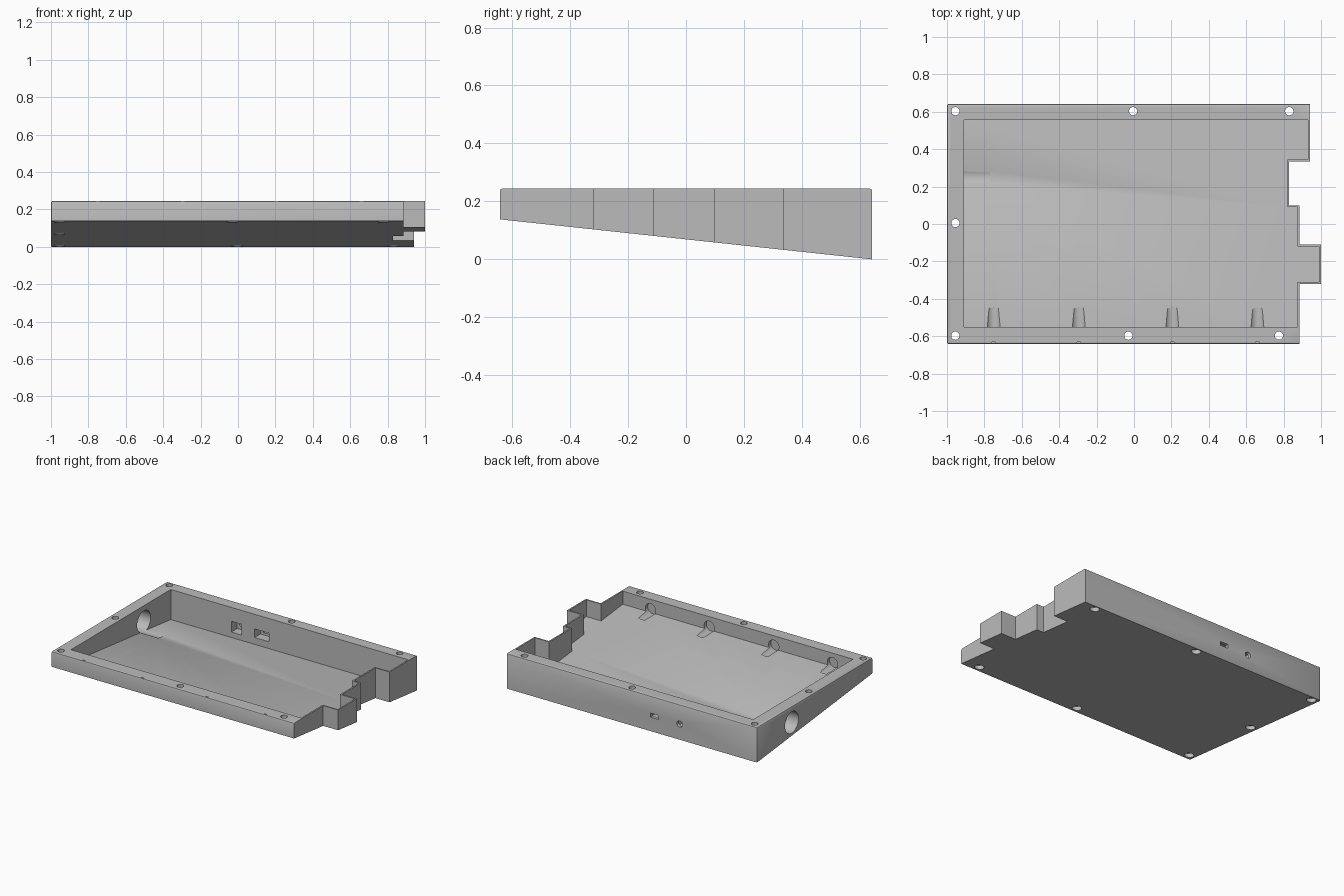
import bpy
import bmesh
import math
from mathutils import Matrix, Vector

if "Cube" in bpy.data.objects:
    bpy.data.objects.remove(bpy.data.objects["Cube"], do_unlink=True)

TOP = 0.245       # rim height
HALF_Y = 0.6425   # half of the depth
RISE = 0.138      # height of the underside at the front
FLOOR = 0.025     # floor thickness


def underside(y):
    return RISE * (HALF_Y - y) / (2 * HALF_Y)


def make_object(name, bm):
    bmesh.ops.recalc_face_normals(bm, faces=bm.faces)
    mesh = bpy.data.meshes.new(name)
    bm.to_mesh(mesh)
    bm.free()
    obj = bpy.data.objects.new(name, mesh)
    bpy.context.collection.objects.link(obj)
    return obj


def sloped_prism(outline, lift, top):
    """Prism with a flat top and a bottom that follows the sloped underside."""
    bm = bmesh.new()
    low = [bm.verts.new((x, y, underside(y) + lift)) for x, y in outline]
    high = [bm.verts.new((x, y, top)) for x, y in outline]
    bm.faces.new(low[::-1])
    bm.faces.new(high)
    for i in range(len(outline)):
        j = (i + 1) % len(outline)
        bm.faces.new((low[i], low[j], high[j], high[i]))
    return bm


def cylinder(start, end, radius, sides=32):
    start, end = Vector(start), Vector(end)
    axis = end - start
    place = Matrix.Translation((start + end) / 2) @ axis.to_track_quat("Z", "Y").to_matrix().to_4x4()
    bm = bmesh.new()
    bmesh.ops.create_cone(bm, cap_ends=True, segments=sides, radius1=radius,
                          radius2=radius, depth=axis.length, matrix=place)
    return bm


def box(center, size):
    bm = bmesh.new()
    bmesh.ops.create_cube(bm, size=1, matrix=Matrix.Translation(center) @ Matrix.Diagonal((*size, 1)))
    return bm


def cut(target, bm):
    """Subtract a shape from the target and drop the cutter."""
    cutter = make_object("cutter", bm)
    cutter.hide_render = True
    mod = target.modifiers.new("cut", "BOOLEAN")
    mod.operation = "DIFFERENCE"
    mod.solver = "EXACT"
    mod.object = cutter
    bpy.context.view_layer.objects.active = target
    bpy.ops.object.modifier_apply(modifier=mod.name)
    bpy.data.objects.remove(cutter, do_unlink=True)


# Outer wedge with the stepped right-hand edge
outer = [(-1, -HALF_Y), (0.885, -HALF_Y), (0.885, -0.32), (1, -0.32), (1, -0.11),
         (0.885, -0.11), (0.885, 0.1), (0.83, 0.1), (0.83, 0.335), (0.94, 0.335),
         (0.94, HALF_Y), (-1, HALF_Y)]
bm = sloped_prism(outer, 0, TOP)


def softened(edge):
    a, b = (v.co for v in edge.verts)
    on_left = a.x < -0.99 and b.x < -0.99
    on_top = min(a.z, b.z) > TOP - 0.001
    along_side = abs(a.y - b.y) < 0.001 and abs(a.y) > HALF_Y - 0.001
    upright = abs(a.y - b.y) < 0.001 and abs(a.z - b.z) > 0.01
    return (on_left and (on_top or upright)) or (on_top and along_side)


bmesh.ops.bevel(bm, geom=[e for e in bm.edges if softened(e)], offset=0.01,
                segments=2, profile=0.5, affect="EDGES", clamp_overlap=True)
case = make_object("case_bottom", bm)

# Cavity: wide rims on three sides, thin wall on the stepped side
inner = [(-0.91, -0.55), (0.875, -0.55), (0.875, -0.31), (0.99, -0.31), (0.99, -0.12),
         (0.875, -0.12), (0.875, 0.09), (0.82, 0.09), (0.82, 0.345), (0.93, 0.345),
         (0.93, 0.555), (-0.91, 0.555)]
cut(case, sloped_prism(inner, FLOOR, TOP + 0.1))

# Screw holes with counterbores underneath
screws = [(-0.955, 0.603), (-0.005, 0.603), (0.83, 0.603), (-0.955, 0.005),
          (-0.955, -0.597), (-0.03, -0.597), (0.775, -0.597)]
for x, y in screws:
    cut(case, cylinder((x, y, -0.1), (x, y, TOP + 0.1), 0.022, 24))
    cut(case, cylinder((x, y, -0.1), (x, y, underside(y) + 0.03), 0.031, 24))

# Rounded pockets in the front wall with grooves in the floor, and rim marks
for x in (-0.75, -0.295, 0.205, 0.66):
    cut(case, cylinder((x, -0.575, 0.174), (x, -0.45, 0.174), 0.04))
    cut(case, box((x, -HALF_Y + 0.008, TOP), (0.02, 0.005, 0.02)))

# Cable hole through the left-hand wall
cut(case, cylinder((-1.1, 0.257, 0.134), (-0.77, 0.257, 0.134), 0.075))

# Ports in the back wall: small openings outside, larger pockets inside
cut(case, box((-0.205, 0.58, 0.112), (0.11, 0.08, 0.06)))
cut(case, box((-0.205, 0.63, 0.112), (0.06, 0.1, 0.028)))
cut(case, box((-0.4, 0.58, 0.11), (0.08, 0.08, 0.075)))
cut(case, cylinder((-0.4, 0.58, 0.11), (-0.4, 0.7, 0.11), 0.022, 24))

# Single grey plastic
grey = bpy.data.materials.new("light_grey")
grey.use_nodes = True
color = (0.5, 0.5, 0.5, 1)
grey.diffuse_color = color
grey.node_tree.nodes["Principled BSDF"].inputs["Base Color"].default_value = color
case.data.materials.clear()
case.data.materials.append(grey)
for poly in case.data.polygons:
    poly.material_index = 0

bpy.ops.object.select_all(action="DESELECT")
case.select_set(True)
bpy.context.view_layer.objects.active = case
bpy.ops.object.shade_smooth_by_angle(angle=math.radians(30))
